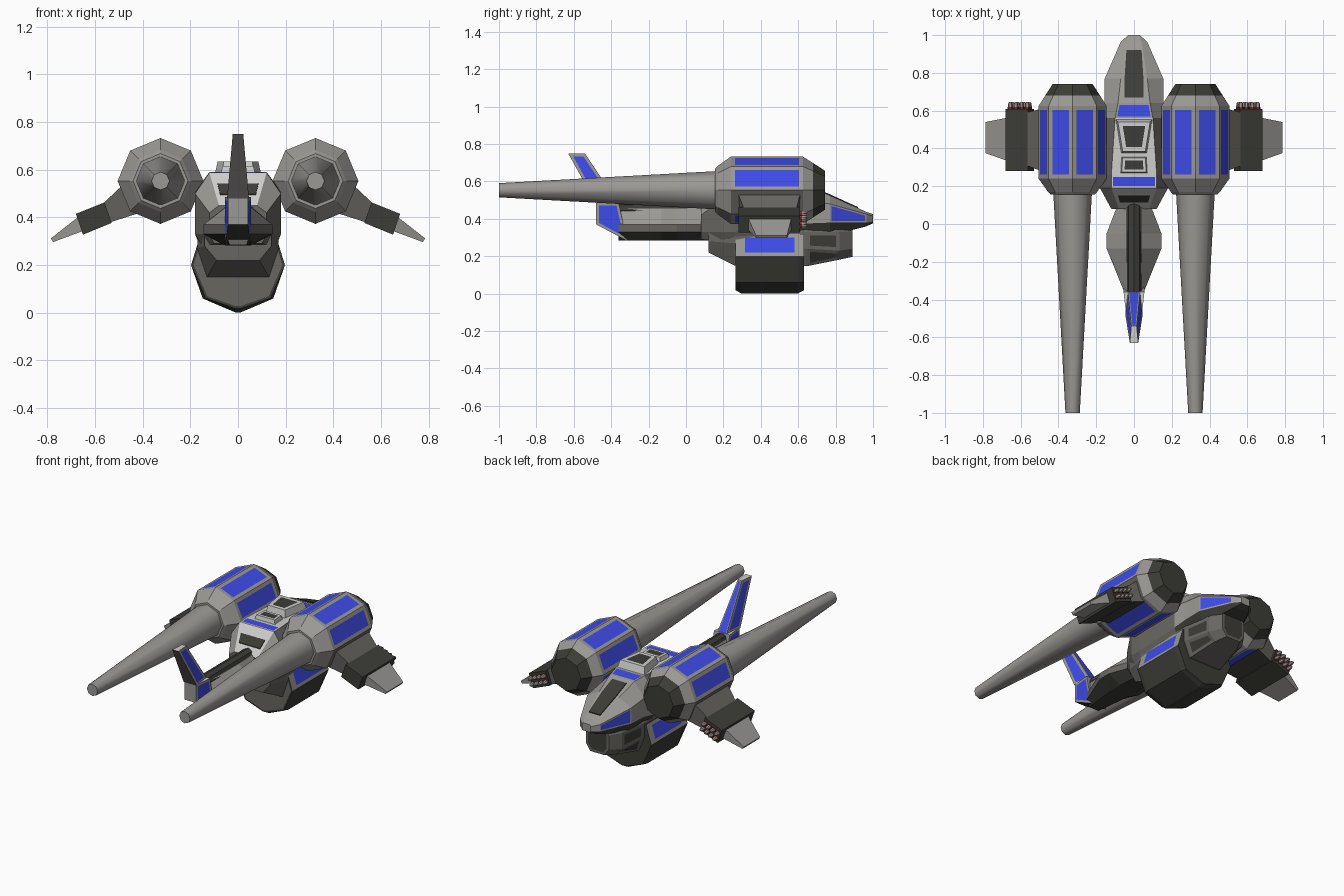
import bpy, bmesh, math

if "Cube" in bpy.data.objects:
    bpy.data.objects.remove(bpy.data.objects["Cube"])


def mat(name, r, g, b):
    m = bpy.data.materials.new(name)
    m.diffuse_color = (r, g, b, 1)
    m.use_nodes = True
    m.node_tree.nodes["Principled BSDF"].inputs["Base Color"].default_value = m.diffuse_color
    return m


MATS = [mat("mid_grey", .33, .318, .30), mat("dark_grey", .045, .045, .038),
        mat("blue_paint", .05, .075, .85), mat("light_grey", .62, .62, .61),
        mat("hull_grey", .14, .133, .122), mat("red_paint", .3, .02, .02)]
GREY, DARK, BLUE, LIGHT, HULL, RED = range(6)


def loft(name, rings, base, rules=(), mirror=False, smooth=False):
    """Skin equal-length rings; rules = (test(centre, normal), colour, inset)."""
    bm = bmesh.new()
    vs = [[bm.verts.new(p) for p in r] for r in rings]
    n = len(rings[0])
    for a, b in zip(vs, vs[1:]):
        for i in range(n):
            bm.faces.new((a[i], a[(i + 1) % n], b[(i + 1) % n], b[i])).smooth = smooth
    bm.faces.new(vs[0])
    bm.faces.new(vs[-1])
    bmesh.ops.recalc_face_normals(bm, faces=bm.faces)
    bm.normal_update()
    for f in bm.faces:
        f.material_index = base
    for test, colour, inset in rules:
        hit = [f for f in bm.faces if test(f.calc_center_median(), f.normal)]
        if inset and hit:
            bmesh.ops.inset_individual(bm, faces=hit, thickness=inset, use_even_offset=True)
        for f in hit:
            f.material_index = colour
    me = bpy.data.meshes.new(name)
    bm.to_mesh(me)
    bm.free()
    for m in MATS:
        me.materials.append(m)
    ob = bpy.data.objects.new(name, me)
    bpy.context.collection.objects.link(ob)
    if mirror:
        ob.modifiers.new("mirror", 'MIRROR')
    return ob


def circle(x, y, z, r, n=8):
    return [(x + r * math.cos(i * math.tau / n), y, z + r * math.sin(i * math.tau / n))
            for i in range(n)]


def section(y, wt, zt, w, zu, zl, wb, zb):
    """Eight-sided hull section: top, sides and bottom."""
    half = [(wt, zt), (w, zu), (w, zl), (wb, zb)]
    return [(x, y, z) for x, z in half] + [(-x, y, z) for x, z in reversed(half)]


def slab(z, hw, y0, y1):
    return [(-hw[0], y0, z), (hw[0], y0, z), (hw[1], y1, z), (-hw[1], y1, z)]


# Engine nacelles with long tapering cones
NX, NZ = .325, .553
outer_low = lambda n: n.x > .8 and n.z < 0
loft("nacelle", [circle(NX, y, NZ, r) for y, r in
                 ((.155, .115), (.17, .13), (.24, .18), (.625, .18), (.68, .145), (.742, .105))],
     GREY, [(lambda c, n: c.y > .67, DARK, 0),
            (lambda c, n: .35 < c.y < .5 and outer_low(n), HULL, 0),
            (lambda c, n: .35 < c.y < .5 and abs(n.y) < .1 and not outer_low(n), BLUE, .022)],
     True)
loft("tail_cone", [circle(NX, y, NZ, r) for y, r in ((-1, .038), (.16, .102))],
     GREY, (), True, True)

# Upper hull and nose
loft("upper_hull", [section(*s) for s in (
    (.08, .08, .45, .12, .42, .33, .10, .29),
    (.19, .12, .588, .18, .50, .33, .15, .28),
    (.26, .12, .59, .18, .51, .33, .16, .28),
    (.56, .10, .59, .165, .50, .36, .14, .29),
    (.64, .085, .58, .157, .495, .375, .13, .30),
    (.77, .07, .525, .155, .48, .38, .12, .31),
    (.965, .04, .437, .07, .425, .38, .05, .36),
    (1.0, .025, .425, .03, .415, .385, .025, .377))],
    GREY, [(lambda c, n: n.z > .5 and abs(c.x) < .01 and c.y < .55, LIGHT, 0),
           (lambda c, n: n.z < -.3, DARK, 0),
           (lambda c, n: n.y < -.9, HULL, 0),
           (lambda c, n: abs(n.x) > .7 and c.y < .6, HULL, 0),
           (lambda c, n: n.z > .9 and abs(c.x) < .01 and (.57 < c.y < .63 or .2 < c.y < .25), BLUE, .01),
           (lambda c, n: abs(n.x) > .7 and .8 < c.y < .95 and .36 < c.z < .47, BLUE, .009)])

# Canopy window and vent as thin plates
loft("canopy", [[(-w, y, z - .01), (w, y, z - .01), (w, y, z + .004), (-w, y, z + .004)]
                for y, w, z in ((.67, .05, .568), (.77, .05, .527), (.92, .04, .459))], DARK)
loft("rear_vent", [[(-w, y, z - .01), (w, y, z - .01), (w, y, z + .004), (-w, y, z + .004)]
                   for y, w, z in ((.115, .075, .494), (.15, .085, .538))], DARK)

# Roof hatches
top = lambda c, n: n.z > .9
loft("roof_hatch", [slab(.57, (.07, .10), .37, .56), slab(.635, (.06, .085), .385, .54)],
     LIGHT, [(top, DARK, .022)])
loft("small_hatch", [slab(.57, (.075, .07), .265, .36), slab(.615, (.065, .06), .275, .35)],
     LIGHT, [(top, DARK, .014)])

# Lower hull running forward into the chin
loft("lower_hull", [section(*s) for s in (
    (.12, .11, .42, .14, .38, .28, .09, .22),
    (.26, .14, .42, .17, .36, .27, .13, .15),
    (.645, .13, .38, .15, .33, .24, .11, .147),
    (.82, .10, .36, .125, .33, .23, .08, .182),
    (.89, .06, .36, .08, .33, .24, .05, .197))],
    HULL, [(lambda c, n: abs(n.x) > .75 and .68 < c.y < .78, DARK, .018),
           (lambda c, n: n.y > .9, DARK, .015)])


# Belly pod with side shoulders
def pod(y, k):
    half = [(.16, .32), (.197, .20), (.148 * k, .06 + .02 * (1 - k)), (.012, .002 + .2 * (1 - k))]
    return [(x, y, z) for x, z in half] + [(-x, y, z) for x, z in reversed(half)]


loft("belly_pod", [pod(.265, .92), pod(.295, 1), pod(.6, 1), pod(.63, .92)],
     DARK, [(lambda c, n: c.z > .2 and abs(n.x) > .5, GREY, 0),
            (lambda c, n: .4 < c.y < .5 and c.z > .2 and abs(n.x) > .5, BLUE, .02),
            (lambda c, n: n.y < -.9, HULL, .01)])

# Tail boom, spine tube and tail block
loft("tail_boom", [section(*s) for s in (
    (.12, .04, .46, .08, .37, .33, .05, .285),
    (-.05, .04, .455, .145, .37, .33, .06, .285),
    (-.13, .04, .455, .145, .37, .33, .06, .285),
    (-.36, .035, .455, .052, .37, .33, .035, .285))],
    HULL, [(lambda c, n: n.z > .3, GREY, 0), (lambda c, n: n.z < -.3, DARK, 0)])
loft("spine_tube", [circle(0, y, .445, .04) for y in (.14, -.4)], DARK)


def side_plate(name, pts, inset, rules):
    """Thin tapered part from (y, z, half width) points with blue side panels."""
    loft(name, [[(k * w, y, z) for y, z, w in pts] for k in (-1, 1)], GREY,
         rules + [(lambda c, n: abs(n.x) > .7, BLUE, inset)])


side_plate("tail_block", [(-.48, .485, .042), (-.36, .485, .055), (-.315, .283, .055), (-.48, .37, .042)],
           .014, [(top, LIGHT, 0), (lambda c, n: n.z < -.7, DARK, 0)])
side_plate("tail_fin", [(-.63, .75, .022), (-.54, .75, .014), (-.36, .48, .032), (-.48, .48, .046)],
           .016, [(lambda c, n: n.y < -.5, HULL, 0), (top, LIGHT, 0),
                  (lambda c, n: n.y > .5 and n.z > .3, BLUE, .006)])


# Wing arm, weapon box and wing tip, running outward
def rib(xt, zt, xb, zb, y0, y1):
    return [(xt, y0, zt), (xt, y1, zt), (xb, y1, zb), (xb, y0, zb)]


loft("wing_arm", [rib(.42, .56, .38, .43, .28, .61), rib(.49, .53, .41, .42, .28, .61),
                  rib(.57, .455, .535, .38, .31, .59)], HULL,
     [(lambda c, n: n.z < -.5, DARK, 0)], True)
loft("weapon_box", [rib(.56, .463, .53, .377, .28, .61), rib(.68, .415, .65, .328, .28, .61)],
     DARK, (), True)
loft("wing_tip", [rib(.66, .41, .645, .345, .33, .565), rib(.785, .312, .775, .297, .375, .54)],
     GREY, (), True)

# Rockets in the box: a red collar and a grey tip each
for row in range(2):
    for i in range(4):
        u, v = .12 + .25 * i, .3 + .4 * row
        x = .56 + .12 * u - .03 * v
        z = .463 - .048 * u - .086 * v
        loft(f"rocket_{row}_{i}", [circle(x, y, z, r, 6) for y, r in
                                   ((.6, .013), (.62, .013), (.638, .011), (.647, .005))],
             GREY, [(lambda c, n: c.y < .625, RED, 0)], True)
